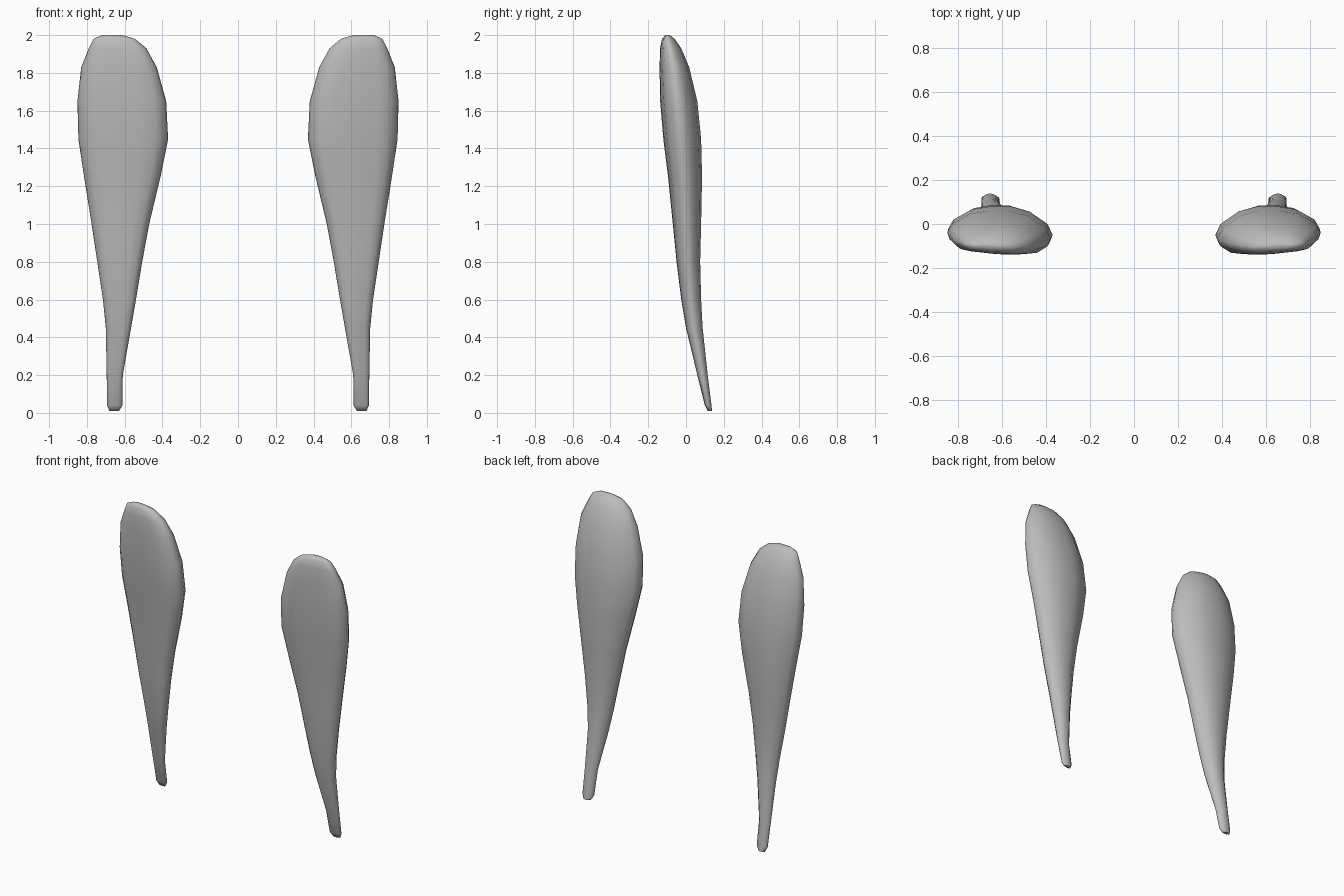
import bpy, bmesh, math

if "Cube" in bpy.data.objects:
    bpy.data.objects.remove(bpy.data.objects["Cube"], do_unlink=True)

grey = bpy.data.materials.new("soft_grey")
grey.use_nodes = True
colour = (0.5, 0.5, 0.5, 1)
grey.diffuse_color = colour
grey.node_tree.nodes["Principled BSDF"].inputs["Base Color"].default_value = colour

# Ear stations: height, inner x, outer x, front y, back y
STATIONS = [
    (0.01, .63, .68, .115, .138), (0.04, .612, .694, .10, .135),
    (0.2, .61, .695, .06, .115), (0.45, .566, .70, 0, .088),
    (0.6, .54, .715, -.025, .08), (0.8, .507, .745, -.05, .075),
    (1.0, .47, .775, -.07, .08), (1.25, .41, .815, -.095, .085),
    (1.45, .37, .845, -.12, .08), (1.65, .38, .85, -.137, .06),
    (1.83, .43, .83, -.14, .017), (1.93, .485, .79, -.137, -.025),
    (1.98, .545, .765, -.127, -.06), (2.0, .61, .72, -.11, -.085),
]

# Cross-section from inner edge, along the flat front, around the rounded back
SECTION = [
    (0, .35), (.03, .18), (.13, .03), (.3, 0), (.5, .02), (.78, .1),
    (.9, .17), (.98, .35), (1, .5), (.95, .7), (.78, .93), (.6, 1),
    (.4, 1), (.22, .88), (.05, .6),
]


def make_ear(name, side):
    bm = bmesh.new()
    rings = []
    for z, inner, outer, front, back in STATIONS:
        rings.append([bm.verts.new((side * (inner + u * (outer - inner)),
                                    front + v * (back - front), z))
                      for u, v in SECTION])
    n = len(SECTION)
    for low, high in zip(rings, rings[1:]):
        for i in range(n):
            j = (i + 1) % n
            bm.faces.new((low[i], low[j], high[j], high[i]))
    # Rounded end caps
    bm.faces.new(rings[0])
    bm.faces.new(rings[-1])
    bmesh.ops.recalc_face_normals(bm, faces=bm.faces)
    mesh = bpy.data.meshes.new(name)
    bm.to_mesh(mesh)
    bm.free()
    mesh.materials.append(grey)
    ear = bpy.data.objects.new(name, mesh)
    bpy.context.collection.objects.link(ear)
    bpy.ops.object.select_all(action="DESELECT")
    ear.select_set(True)
    bpy.context.view_layer.objects.active = ear
    bpy.ops.object.shade_smooth_by_angle(angle=math.radians(80))


make_ear("left_ear", 1)
make_ear("right_ear", -1)
